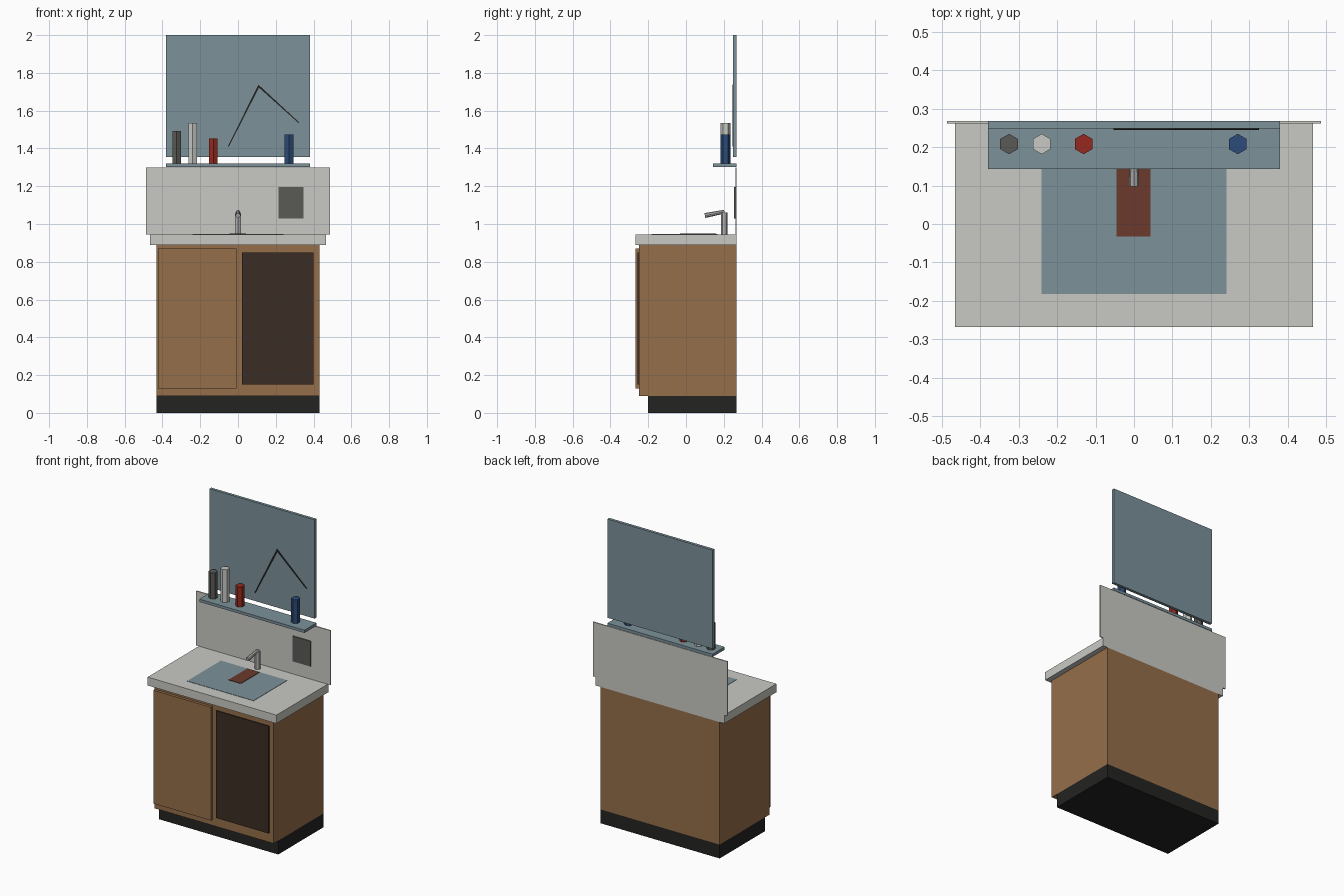
import bpy, bmesh
from mathutils import Vector

cube = bpy.data.objects.get("Cube")
if cube:
    bpy.data.objects.remove(cube, do_unlink=True)


def material(name, *rgb):
    m = bpy.data.materials.new(name)
    m.use_nodes = True
    m.diffuse_color = (*rgb, 1)
    m.node_tree.nodes["Principled BSDF"].inputs["Base Color"].default_value = (*rgb, 1)
    return m


WOOD = material("warm wood", .305, .156, .069)
STONE = material("pale stone", .584, .584, .552)
GLASS = material("grey blue", .202, .287, .323)
BLACK = material("near black", .017, .017, .016)
DARK = material("dark interior", .044, .026, .018)
GREY = material("dark grey", .102, .102, .093)
RED = material("red", .305, .023, .014)
BLUE = material("navy blue", .025, .069, .188)
RUST = material("rust", .147, .042, .025)
METAL = material("metal", .45, .45, .45)


def finish(name, bm, mat):
    bmesh.ops.recalc_face_normals(bm, faces=bm.faces)
    mesh = bpy.data.meshes.new(name)
    bm.to_mesh(mesh)
    bm.free()
    mesh.materials.append(mat)
    obj = bpy.data.objects.new(name, mesh)
    bpy.context.collection.objects.link(obj)
    return obj


def box(name, x, y, z, mat):
    """Box from (min, max) ranges along each axis."""
    bm = bmesh.new()
    bmesh.ops.create_cube(bm, size=1)
    for v in bm.verts:
        v.co = [lo + (c + .5) * (hi - lo) for c, (lo, hi) in zip(v.co, (x, y, z))]
    return finish(name, bm, mat)


def tube(name, start, end, r1, r2, sides, mat):
    """Faceted cylinder or cone between two points."""
    a, b = Vector(start), Vector(end)
    bm = bmesh.new()
    bmesh.ops.create_cone(bm, cap_ends=True, segments=sides, radius1=r1,
                          radius2=r2, depth=(b - a).length)
    obj = finish(name, bm, mat)
    obj.location = (a + b) / 2
    if abs((b - a).normalized().z) < .99:
        obj.rotation_euler = (b - a).to_track_quat('Z', 'Y').to_euler()
    return obj


def plate(name, outline, y0, y1, mat):
    """Outline in the xz plane, extruded along y."""
    bm = bmesh.new()
    face = bm.faces.new([bm.verts.new((x, y0, z)) for x, z in outline])
    new = bmesh.ops.extrude_face_region(bm, geom=[face])["geom"]
    for v in new:
        if isinstance(v, bmesh.types.BMVert):
            v.co.y = y1
    return finish(name, bm, mat)


BACK = .268

# Cabinet
box("plinth", (-.431, .431), (-.2, BACK), (0, .09), BLACK)
box("cabinet_body", (-.431, .431), (-.248, BACK), (.09, .89), WOOD)
box("cabinet_door", (-.424, -.008), (-.268, -.25), (.13, .87), WOOD)
box("open_compartment", (.02, .4), (-.256, -.247), (.15, .85), DARK)

# Worktop and splashback
box("worktop", (-.465, .465), (-.268, BACK), (.89, .945), STONE)
box("splashback", (-.486, .486), (.261, BACK), (.945, 1.3), STONE)
box("wall_socket", (.215, .346), (.255, .262), (1.03, 1.195), GREY)

# Basin and its stain
box("basin", (-.24, .24), (-.182, .166), (.944, .947), GLASS)
box("basin_stain", (-.045, .043), (-.032, .16), (.946, .95), RUST)

# Tap
tube("tap_post", (0, .203, .945), (0, .203, 1.062), .018, .018, 6, METAL)
tube("tap_spout", (0, .1, 1.045), (0, .203, 1.065), .013, .01, 8, METAL)

# Shelf and bottles
box("shelf", (-.38, .38), (.143, BACK), (1.302, 1.32), GLASS)
for name, x, top, mat in (("grey_bottle", -.325, 1.492, GREY),
                          ("white_bottle", -.24, 1.535, STONE),
                          ("red_bottle", -.131, 1.452, RED),
                          ("blue_bottle", .27, 1.475, BLUE)):
    tube(name, (x, .208, 1.32), (x, .208, top), .0265, .0265, 6, mat)

# Mirror with a bent crack, tapering towards both ends
box("mirror", (-.38, .38), (.249, BACK), (1.355, 2), GLASS)
plate("mirror_crack",
      [(-.053, 1.412), (.108, 1.738), (.325, 1.537), (.321, 1.534),
       (.111, 1.722), (-.048, 1.41)], .245, .2495, BLACK)
